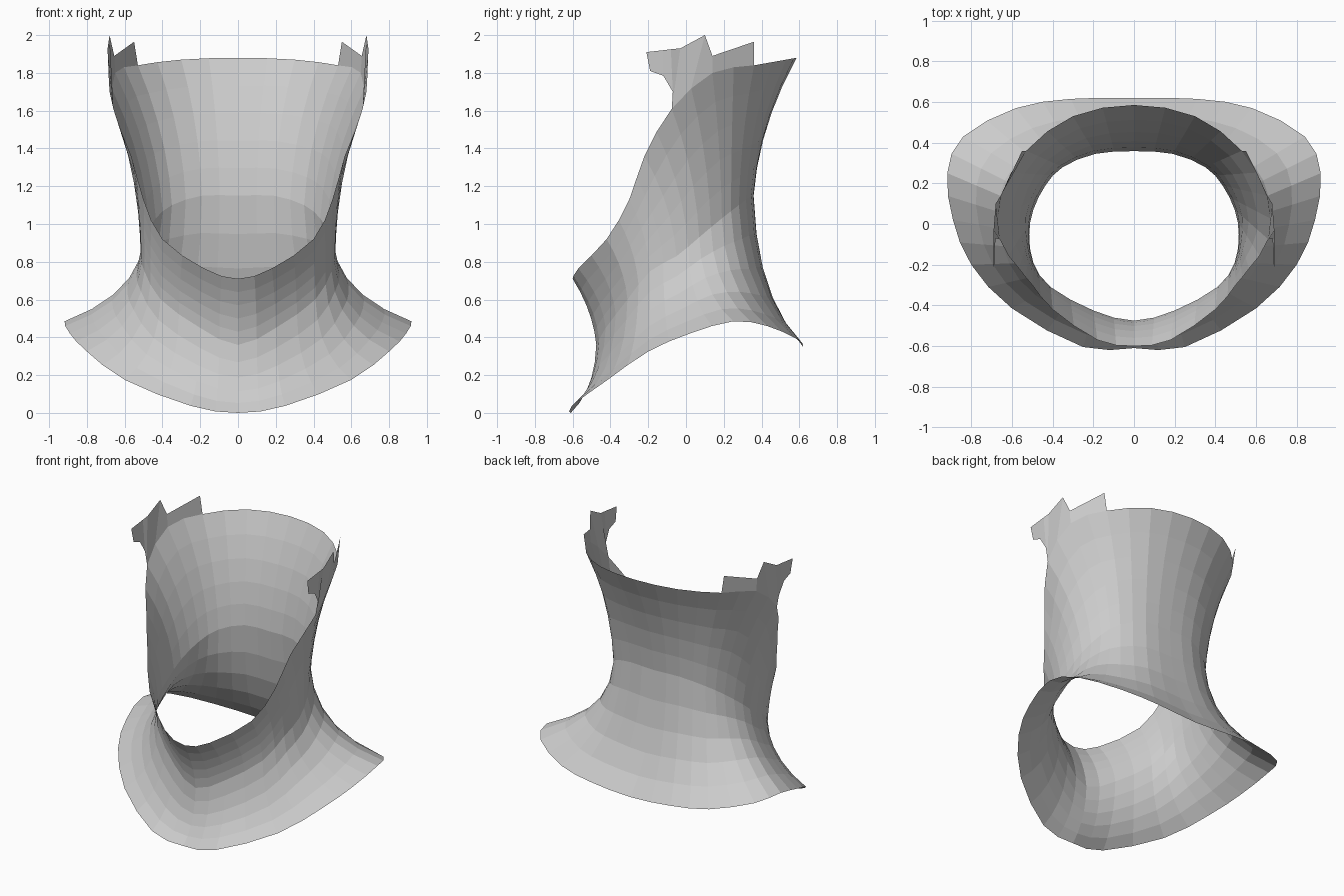
import bpy, bmesh
from mathutils import Vector

if "Cube" in bpy.data.objects:
    bpy.data.objects.remove(bpy.data.objects["Cube"])

# Three guide rails for the right half, each running front centre -> back centre
RIM = [(0, -.61, 0), (.25, -.605, .037), (.6, -.415, .175), (.8, -.2, .325), (.89, .02, .42),
       (.918, .25, .485), (.84, .43, .46), (.58, .57, .4), (.31, .615, .37), (0, .62, .35)]
NECK = [(0, -.475, .36), (.2, -.425, .45), (.41, -.31, .6), (.495, -.19, .75), (.515, -.05, .83),
        (.495, .07, .93), (.435, .19, 1.03), (.35, .28, 1.1), (.19, .345, 1.15), (0, .358, 1.15)]
TOP = [(0, -.6, .71), (.18, -.57, .765), (.4, -.42, .92), (.5, -.3, 1.13), (.565, -.22, 1.36),
       (.66, -.075, 1.61), (.65, .14, 1.8), (.53, .36, 1.84), (.3, .53, 1.87), (0, .585, 1.88)]
ROWS = 5


def subdivide(points):
    """Add one point between each pair, on a smooth curve mirrored at both ends."""
    p = [Vector(q) for q in points]
    flip = lambda v: Vector((-v.x, v.y, v.z))
    p = [flip(p[1])] + p + [flip(p[-2])]
    out = []
    for i in range(1, len(p) - 2):
        out += [p[i], (9 * (p[i] + p[i + 1]) - p[i - 1] - p[i + 2]) / 16]
    return out + [p[-2]]


def bend(a, k, b, t):
    return a * (1 - t) ** 2 + k * 2 * t * (1 - t) + b * t * t


def column(rim, neck, top):
    """Vertical section: flared collar up to the neck, then out to the top edge."""
    k1 = neck.lerp(rim, .06)
    k1.z = rim.z + .33 * (neck.z - rim.z)
    k2 = neck.lerp(top, .12)
    k2.z = (neck.z + top.z) / 2
    lower = [bend(rim, k1, neck, r / ROWS) for r in range(ROWS)]
    upper = [bend(neck, k2, top, r / ROWS) for r in range(ROWS + 1)]
    return lower + upper


bm = bmesh.new()

# Collar and neck surface
cols = [[bm.verts.new(v) for v in column(*c)]
        for c in zip(subdivide(RIM), subdivide(NECK), subdivide(TOP))]
for a, b in zip(cols, cols[1:]):
    for r in range(len(a) - 1):
        bm.faces.new((a[r], b[r], b[r + 1], a[r + 1]))

# Jagged tab above the side edge
low = [bm.verts.new(v) for v in ((.685, -.19, 1.81), (.685, -.12, 1.785), (.68, -.07, 1.7))]
low += [cols[i][-1] for i in (10, 11, 12, 14)]
high = [bm.verts.new(v) for v in ((.69, -.21, 1.91), (.69, -.12, 1.92), (.69, -.08, 1.925),
                                  (.69, -.03, 1.93), (.68, .1, 2), (.655, .14, 1.89),
                                  (.55, .36, 1.965))]
for i in range(5):
    bm.faces.new((low[i], low[i + 1], high[i + 1], high[i]))
bm.faces.new((low[5], cols[13][-1], low[6], high[6], high[5]))

mesh = bpy.data.meshes.new("neck_shell")
bm.to_mesh(mesh)
bm.free()
obj = bpy.data.objects.new("neck_shell", mesh)
bpy.context.collection.objects.link(obj)

# Left half
mirror = obj.modifiers.new("mirror", 'MIRROR')
mirror.use_axis[0] = True
mirror.use_clip = True
